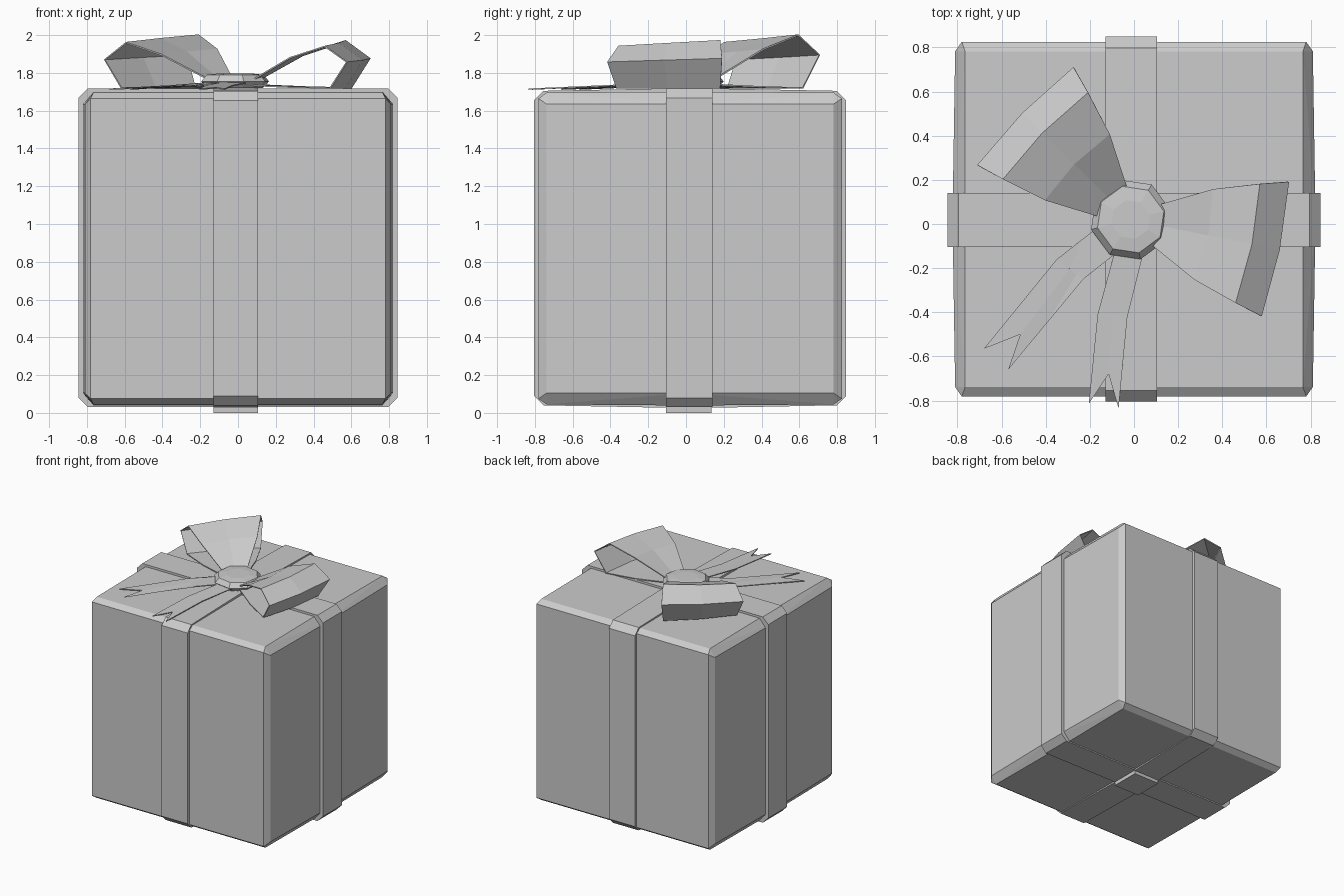
import bpy
import bmesh
import math
from mathutils import Vector, Matrix

cube = bpy.data.objects.get("Cube")
if cube:
    bpy.data.objects.remove(cube, do_unlink=True)

grey = bpy.data.materials.new("light_grey")
grey.use_nodes = True
grey.diffuse_color = (0.6, 0.6, 0.6, 1)
bsdf = next(n for n in grey.node_tree.nodes if n.type == 'BSDF_PRINCIPLED')
bsdf.inputs["Base Color"].default_value = grey.diffuse_color


def finish(name, bm, thickness=0):
    """Turn a bmesh into a flat-shaded object, optionally thickened."""
    bmesh.ops.recalc_face_normals(bm, faces=bm.faces)
    mesh = bpy.data.meshes.new(name)
    bm.to_mesh(mesh)
    bm.free()
    mesh.materials.append(grey)
    obj = bpy.data.objects.new(name, mesh)
    bpy.context.collection.objects.link(obj)
    if thickness:
        mod = obj.modifiers.new("thickness", 'SOLIDIFY')
        mod.thickness = thickness
        mod.offset = 0
    return obj


def hull(name, points):
    bm = bmesh.new()
    for p in points:
        bm.verts.new(p)
    bmesh.ops.convex_hull(bm, input=bm.verts)
    bmesh.ops.dissolve_limit(bm, angle_limit=0.01, verts=bm.verts, edges=bm.edges)
    return finish(name, bm)


def skin(bm, rows):
    """Bridge successive rows of points with quads."""
    rows = [[bm.verts.new(p) for p in row] for row in rows]
    for a, b in zip(rows, rows[1:]):
        for i in range(len(a) - 1):
            bm.faces.new((a[i], a[i + 1], b[i + 1], b[i]))


# Box: chamfered edges, sides bowed slightly outward
MID_Y, MID_Z = 0.022, 0.87
corners = []
for sx in (-1, 1):
    for sz in (-1, 1):
        for sy in (-1, 1):
            for x, y, z in ((0.81, 0.76, 0.765), (0.78, 0.803, 0.795), (0.765, 0.76, 0.825)):
                corners.append((sx * x, MID_Y + sy * y, MID_Z + sz * z))
        corners.append((sx * 0.822, MID_Y, MID_Z + sz * 0.765))
        corners.append((sx * 0.765, MID_Y, MID_Z + sz * 0.831))
hull("box", corners)


# Ribbon bands: chamfered loops around the box
def band(name, place, half, bow, low, high):
    c = 0.05
    outline = []
    for s in (-1, 1):
        outline += [(s * half, low + c), (s * half, high - c),
                    (s * (half - c), low), (s * (half - c), high)]
    outline += [(0, low - bow), (0, high + bow)]
    hull(name, [place(u, z, side) for u, z in outline for side in (0, 1)])


band("front_back_ribbon",
     lambda u, z, s: ((-0.13, 0.105)[s], u + MID_Y, z), 0.826, 0.015, 0.04, 1.705)
band("side_ribbon",
     lambda u, z, s: (u, (-0.105, 0.14)[s], z), 0.845, 0.002, 0.03, 1.718)

# Ribbon crossing under the box
hull("ribbon_crossing", [(x, y, z) for x in (-0.13, 0.105)
                         for y in (-0.105, 0.135) for z in (0, 0.05)])

# Bow knot: shallow eight-sided button
bm = bmesh.new()
rings = []
for radius, z in ((0.15, 1.72), (0.185, 1.755), (0.155, 1.79), (0.09, 1.797)):
    ring = []
    for i in range(9):
        a = math.radians(i * 45 + 14)
        ring.append((-0.015 + radius * math.cos(a), 0.02 + radius * math.sin(a), z))
    rings.append(ring)
skin(bm, rings)
bmesh.ops.remove_doubles(bm, verts=bm.verts, dist=0.001)
bmesh.ops.holes_fill(bm, edges=bm.edges)
finish("bow_knot", bm)


# Bow loops: flared teardrop strips folded back to the knot
LOOP = ((0.11, 0.09, 1.765), (0.34, 0.21, 1.895), (0.54, 0.275, 1.96),
        (0.665, 0.31, 1.87), (0.57, 0.28, 1.72), (0.34, 0.2, 1.725),
        (0.11, 0.09, 1.735))


def bow_loop(name, angle, lift, tilt):
    turn = Matrix.Rotation(math.radians(angle), 3, 'Z')
    bm = bmesh.new()
    rows = []
    for r, w, z in LOOP:
        row = []
        for s in (-1, 0, 1):
            p = turn @ Vector((r + (0.02 if s == 0 else 0), s * w, 0))
            rise = (lift + tilt * s) * (z - 1.72) / 0.24
            row.append(p + Vector((-0.015, 0.02, z + rise)))
        rows.append(row)
    skin(bm, rows)
    finish(name, bm, 0.008)


bow_loop("left_bow_loop", -11.5, -0.005, 0.015)
bow_loop("right_bow_loop", 135.5, 0.02, -0.02)


# Ribbon tails: flat strips with a notched end
def tail(name, a, b, notch):
    heights = (1.75, 1.732, 1.714)
    bm = bmesh.new()
    va = [bm.verts.new((*p, z)) for p, z in zip(a, heights)]
    vb = [bm.verts.new((*p, z)) for p, z in zip(b, heights)]
    bm.faces.new((va[0], va[1], vb[1], vb[0]))
    n = bm.verts.new((*notch, 1.72))
    m = bm.verts.new((va[1].co + vb[1].co) / 2)
    bm.faces.new((va[1], va[2], n, m))
    bm.faces.new((m, n, vb[2], vb[1]))
    finish(name, bm, 0.007)


tail("right_tail", ((-0.12, 0.02), (-0.35, -0.16), (-0.68, -0.565)),
     ((-0.04, -0.1), (-0.23, -0.25), (-0.57, -0.66)), (-0.515, -0.5))
tail("front_tail", ((-0.07, -0.06), (-0.165, -0.41), (-0.205, -0.815)),
     ((0.06, -0.06), (-0.03, -0.42), (-0.07, -0.835)), (-0.115, -0.68))
